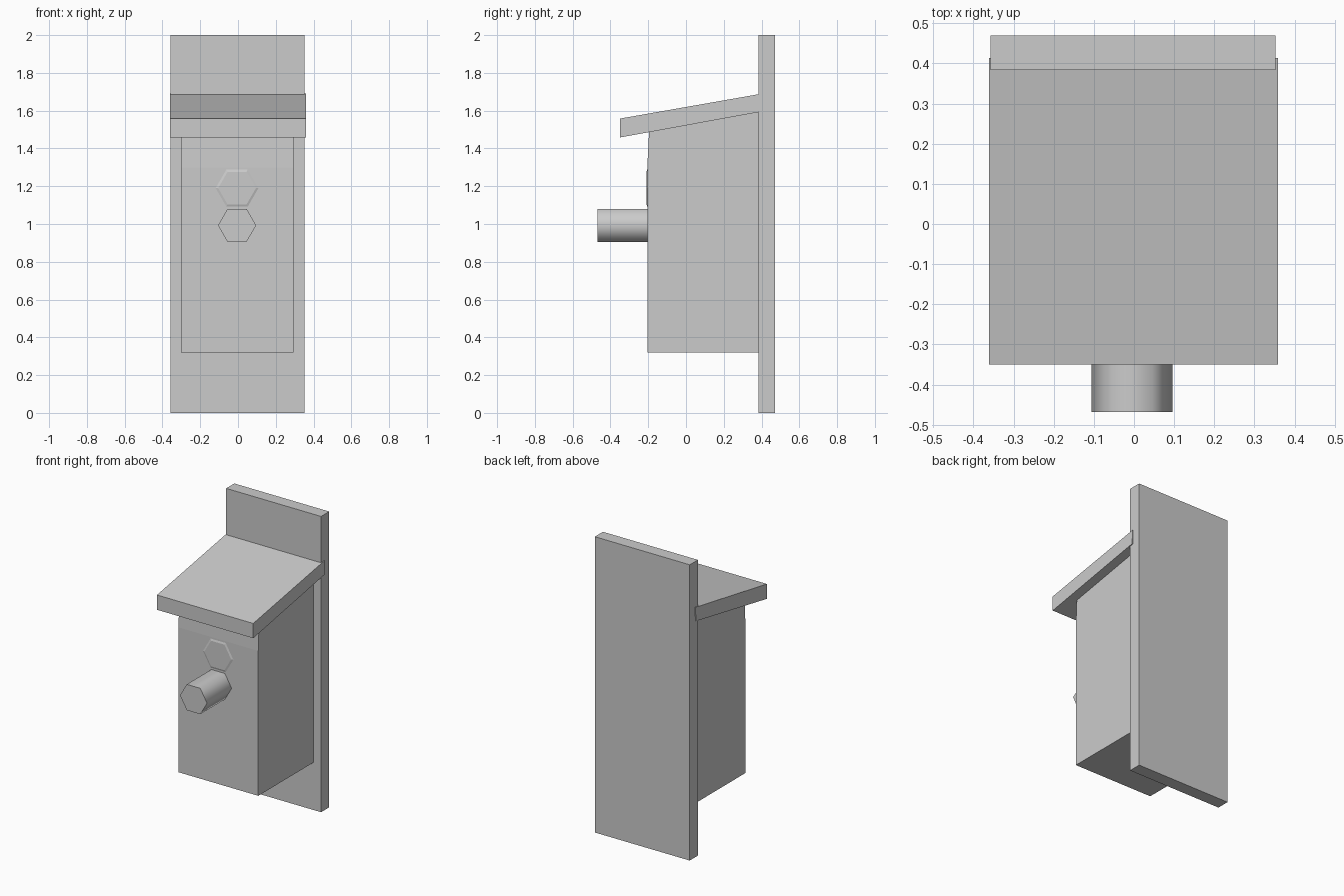
import bpy, bmesh, math
from mathutils import Matrix, Vector

cube = bpy.data.objects.get("Cube")
if cube:
    bpy.data.objects.remove(cube, do_unlink=True)

GREY = (0.6, 0.6, 0.6, 1)
grey = bpy.data.materials.new("plain grey")
grey.use_nodes = True
grey.diffuse_color = GREY
grey.node_tree.nodes["Principled BSDF"].inputs["Base Color"].default_value = GREY


def finish(name, bm):
    bmesh.ops.recalc_face_normals(bm, faces=bm.faces)
    mesh = bpy.data.meshes.new(name)
    bm.to_mesh(mesh)
    bm.free()
    mesh.materials.append(grey)
    obj = bpy.data.objects.new(name, mesh)
    bpy.context.collection.objects.link(obj)
    return obj


def side_profile(name, points, x0, x1):
    """Extrude a (y, z) outline across the width."""
    bm = bmesh.new()
    face = bm.faces.new([bm.verts.new((x0, y, z)) for y, z in points])
    new = bmesh.ops.extrude_face_region(bm, geom=[face])["geom"]
    verts = [v for v in new if isinstance(v, bmesh.types.BMVert)]
    bmesh.ops.translate(bm, verts=verts, vec=(x1 - x0, 0, 0))
    return finish(name, bm)


def hex_plug(name, x, z, back, front, r_back, r_front):
    """Six-sided plug pointing forward, with corners at left and right."""
    bm = bmesh.new()
    bmesh.ops.create_cone(bm, cap_ends=True, segments=6, radius1=r_back,
                          radius2=r_front, depth=back - front)
    place = (Matrix.Translation((x, (back + front) / 2, z))
             @ Matrix.Rotation(math.pi / 2, 4, "X"))
    bmesh.ops.transform(bm, matrix=place, verts=bm.verts)
    # Put a corner exactly on the horizontal axis
    tip = max(bm.verts, key=lambda v: v.co.x).co
    if abs(tip.z - z) > 0.01:
        bmesh.ops.rotate(bm, verts=bm.verts, cent=Vector((x, 0, z)),
                         matrix=Matrix.Rotation(math.pi / 6, 3, "Y"))
    return finish(name, bm)


# Tall mounting board
side_profile("back_board", [(0.383, 0), (0.47, 0), (0.47, 2), (0.383, 2)], -0.357, 0.353)

# Box, with its top cut to the roof slope
side_profile("house_box", [(-0.205, 0.32), (0.39, 0.32), (0.39, 1.61),
                           (-0.195, 1.5), (-0.205, 1.3)], -0.302, 0.295)

# Sloping roof, let into the board and slightly wider than it
side_profile("roof", [(-0.35, 1.458), (0.41, 1.597), (0.413, 1.692), (-0.35, 1.558)],
             -0.361, 0.359)

# Closed entrance hole, almost flush
hex_plug("entrance_plug", -0.005, 1.19, -0.2, -0.209, 0.13, 0.1)

# Perch with rounded shading around its sides
perch = hex_plug("perch", -0.005, 0.993, -0.19, -0.468, 0.101, 0.101)
bpy.ops.object.select_all(action="DESELECT")
perch.select_set(True)
bpy.context.view_layer.objects.active = perch
bpy.ops.object.shade_smooth_by_angle(angle=math.radians(65))
